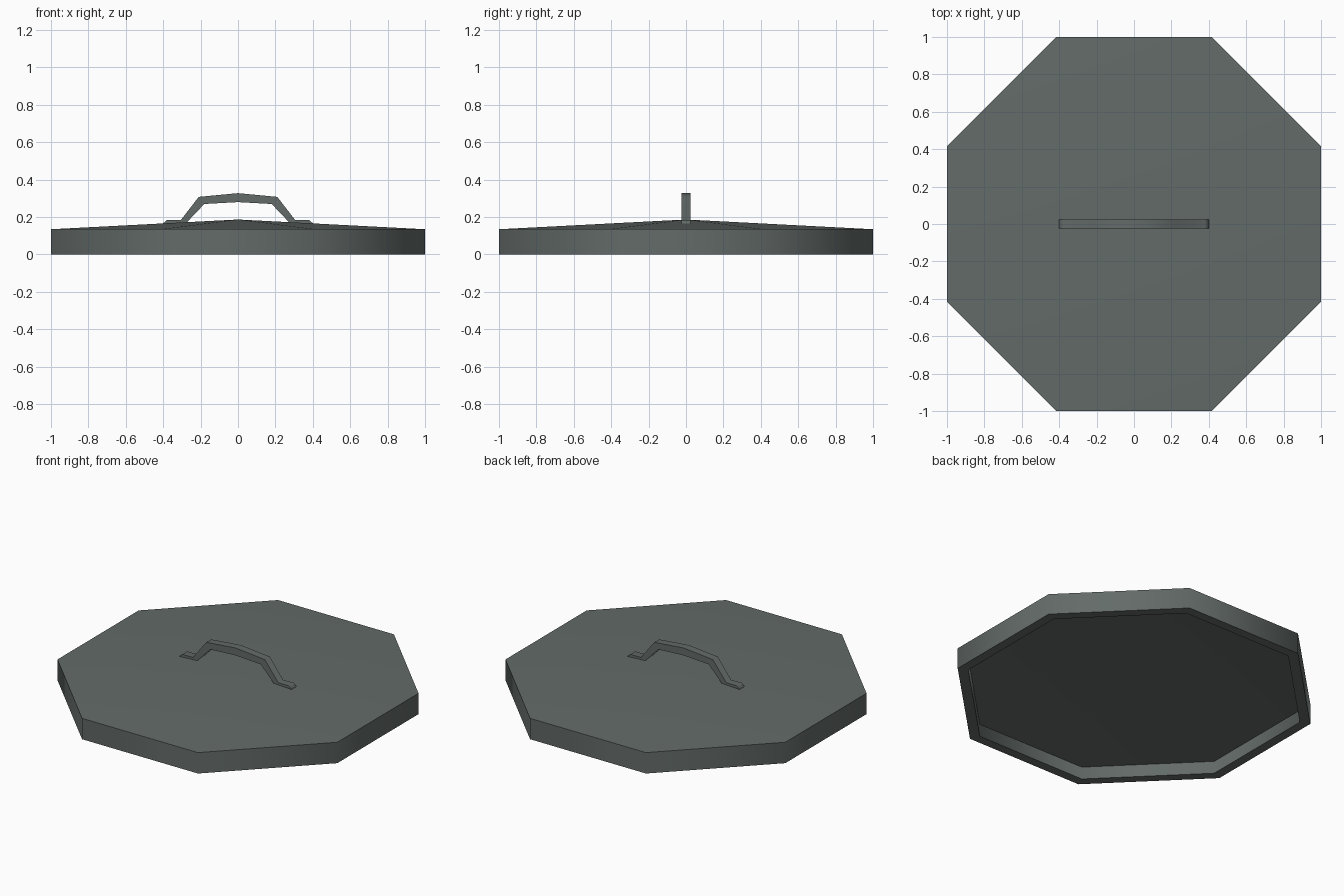
import bpy, bmesh, math

if "Cube" in bpy.data.objects:
    bpy.data.objects.remove(bpy.data.objects["Cube"])

mat = bpy.data.materials.new("grey green metal")
mat.diffuse_color = (0.125, 0.147, 0.139, 1)
mat.use_nodes = True
mat.node_tree.nodes["Principled BSDF"].inputs["Base Color"].default_value = mat.diffuse_color


def finish(name, bm):
    bmesh.ops.recalc_face_normals(bm, faces=bm.faces)
    mesh = bpy.data.meshes.new(name)
    bm.to_mesh(mesh)
    bm.free()
    mesh.materials.append(mat)
    obj = bpy.data.objects.new(name, mesh)
    bpy.context.collection.objects.link(obj)
    bpy.ops.object.select_all(action='DESELECT')
    obj.select_set(True)
    bpy.context.view_layer.objects.active = obj
    bpy.ops.object.shade_smooth_by_angle(angle=math.radians(60))
    return obj


# Lid: octagonal hollow shell with a shallow peak, lathed from (apothem, z)
bm = bmesh.new()
profile = [(0.94, 0.08), (0.94, 0.0), (1.0, 0.0), (1.0, 0.135)]
rings = []
for apothem, z in profile:
    r = apothem / math.cos(math.pi / 8)
    rings.append([bm.verts.new((r * math.cos(a), r * math.sin(a), z))
                  for a in (math.pi / 8 + i * math.pi / 4 for i in range(8))])
under, peak = bm.verts.new((0, 0, 0.13)), bm.verts.new((0, 0, 0.187))
for i in range(8):
    j = (i + 1) % 8
    for a, b in zip(rings, rings[1:]):
        bm.faces.new((a[i], a[j], b[j], b[i]))
    bm.faces.new((rings[-1][i], rings[-1][j], peak))
    bm.faces.new((rings[0][j], rings[0][i], under))
finish("lid", bm)

# Handle: bent strap, half outlines (x, z) mirrored, as a strip of quads
upper = [(0.40, 0.167), (0.38, 0.185), (0.305, 0.185), (0.21, 0.308), (0, 0.328)]
lower = [(0.40, 0.155), (0.38, 0.155), (0.28, 0.165), (0.18, 0.27), (0, 0.28)]
mirror = lambda half: [(-x, z) for x, z in half] + half[-2::-1]
bm = bmesh.new()
sections = []
for (xu, zu), (xl, zl) in zip(mirror(upper), mirror(lower)):
    sections.append([bm.verts.new(p) for p in (
        (xu, -0.025, zu), (xu, 0.025, zu), (xl, 0.025, zl), (xl, -0.025, zl))])
for a, b in zip(sections, sections[1:]):
    for i in range(4):
        j = (i + 1) % 4
        bm.faces.new((a[i], a[j], b[j], b[i]))
bm.faces.new(sections[0])
bm.faces.new(sections[-1])
finish("handle", bm)
